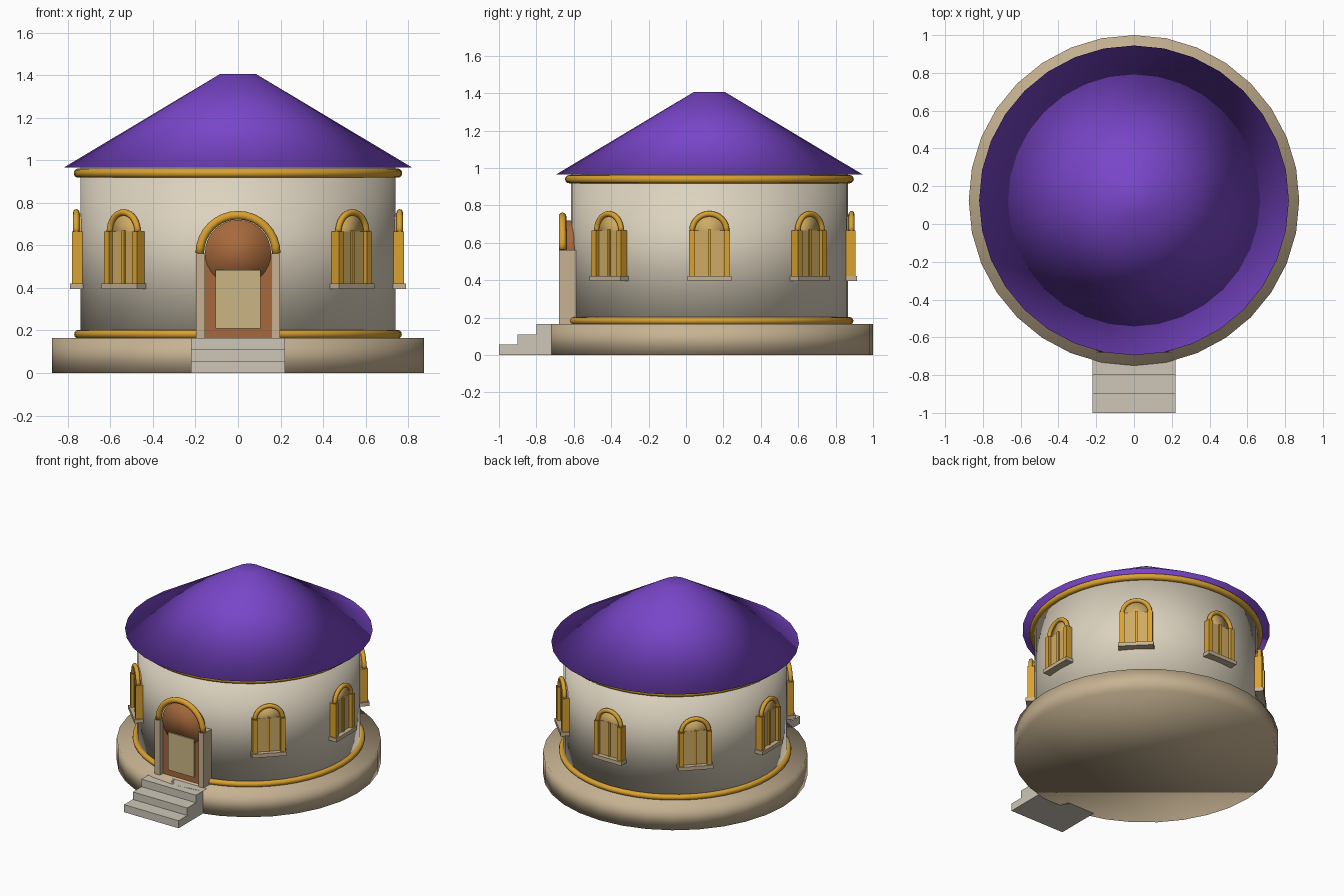
import bpy, bmesh, math
from mathutils import Matrix, Vector

cube = bpy.data.objects.get("Cube")
if cube:
    bpy.data.objects.remove(cube, do_unlink=True)


def material(name, r, g, b):
    m = bpy.data.materials.new(name)
    m.use_nodes = True
    m.diffuse_color = (r, g, b, 1)
    m.node_tree.nodes["Principled BSDF"].inputs["Base Color"].default_value = (r, g, b, 1)
    return m


PLASTER = material("cream plaster", 0.72, 0.65, 0.52)
STONE = material("tan stone", 0.57, 0.45, 0.29)
STEP = material("pale step stone", 0.62, 0.57, 0.48)
ROOF = material("purple roof", 0.19, 0.06, 0.58)
GOLD = material("gold trim", 0.70, 0.36, 0.03)
WOOD = material("brown wood", 0.38, 0.14, 0.045)
PANEL = material("cream door panel", 0.60, 0.47, 0.23)
GLASS = material("amber glass", 0.62, 0.41, 0.13)

CENTRE = Matrix.Translation((0, 0.125, 0))
WALL_R = 0.74


def add_object(name, bm, mat, place, smooth):
    bmesh.ops.recalc_face_normals(bm, faces=bm.faces)
    for f in bm.faces:
        f.smooth = smooth
    mesh = bpy.data.meshes.new(name)
    bm.to_mesh(mesh)
    bm.free()
    mesh.materials.append(mat)
    ob = bpy.data.objects.new(name, mesh)
    ob.matrix_world = place
    bpy.context.collection.objects.link(ob)
    return ob


def box(name, x, y, z, mat, place=CENTRE):
    """Box from (min, max) ranges on each axis."""
    bm = bmesh.new()
    bmesh.ops.create_cube(bm, size=1)
    size = [r[1] - r[0] for r in (x, y, z)]
    mid = [(r[1] + r[0]) / 2 for r in (x, y, z)]
    bm.transform(Matrix.Translation(mid) @ Matrix.Diagonal((*size, 1)))
    return add_object(name, bm, mat, place, False)


def drum(name, r1, r2, z0, z1, mat, sides=32):
    """Upright cylinder or cone, shaded smooth over its caps."""
    bm = bmesh.new()
    bmesh.ops.create_cone(bm, cap_ends=True, segments=sides, radius1=r1, radius2=r2,
                          depth=z1 - z0, matrix=Matrix.Translation((0, 0, (z0 + z1) / 2)))
    return add_object(name, bm, mat, CENTRE, True)


def disc(name, radius, front, back, z, mat, place=CENTRE):
    """Short cylinder whose axis runs front to back."""
    bm = bmesh.new()
    turn = Matrix.Translation((0, (front + back) / 2, z)) @ Matrix.Rotation(math.pi / 2, 4, "X")
    bmesh.ops.create_cone(bm, cap_ends=True, segments=32, radius1=radius, radius2=radius,
                          depth=back - front, matrix=turn)
    return add_object(name, bm, mat, place, True)


def tube(name, points, radius, mat, closed=False, place=CENTRE):
    """Round tube swept along a path."""
    bm = bmesh.new()
    sides, n = 12, len(points)
    rings = []
    for i, p in enumerate(points):
        before = points[i - 1] if closed or i else p
        after = points[(i + 1) % n] if closed or i < n - 1 else p
        along = (after - before).normalized()
        axis = Vector((0, 0, 1)) if closed else Vector((0, 1, 0))
        side = along.cross(axis)
        rings.append([bm.verts.new(p + radius * (math.cos(a) * axis + math.sin(a) * side))
                      for a in (math.tau * k / sides for k in range(sides))])
    for i in range(n if closed else n - 1):
        a, b = rings[i], rings[(i + 1) % n]
        for k in range(sides):
            j = (k + 1) % sides
            bm.faces.new((a[k], a[j], b[j], b[k]))
    if not closed:
        bm.faces.new(rings[0])
        bm.faces.new(rings[-1])
    return add_object(name, bm, mat, place, True)


def ring(name, radius, z, thick):
    pts = [Vector((radius * math.cos(a), radius * math.sin(a), z))
           for a in (math.tau * i / 48 for i in range(48))]
    tube(name, pts, thick, GOLD, closed=True)


def arch(name, radius, y, z, thick, place=CENTRE):
    pts = [Vector((radius * math.cos(a), y, z + radius * math.sin(a)))
           for a in (math.pi * i / 16 for i in range(17))]
    tube(name, pts, thick, GOLD, place=place)


# Main body
drum("foundation", 0.875, 0.875, 0, 0.165, STONE)
drum("round_wall", WALL_R, WALL_R, 0.165, 0.965, PLASTER, 48)
ring("lower_gold_ring", 0.75, 0.183, 0.02)
ring("upper_gold_ring", 0.75, 0.94, 0.022)
drum("roof", 0.82, 0.085, 0.965, 1.405, ROOF)

# Entrance steps
for i in range(3):
    box(f"step_{i + 1}", (-0.22, 0.22), (-1.125 + 0.1 * i, -0.8),
        (0.055 * i, 0.055 * (i + 1)), STEP)

# Door
box("door", (-0.155, 0.155), (-0.77, -0.70), (0.165, 0.565), WOOD)
disc("door_arch_panel", 0.155, -0.775, -0.70, 0.565, WOOD)
box("door_panel", (-0.105, 0.105), (-0.784, -0.76), (0.21, 0.485), PANEL)
for side, s in (("left", 1), ("right", -1)):
    box(f"{side}_door_jamb", sorted((0.155 * s, 0.198 * s)), (-0.805, -0.70), (0.165, 0.562), STONE)
arch("door_arch", 0.18, -0.785, 0.562, 0.02)

# Seven windows, one every eighth of a turn from the door
for i in range(1, 8):
    place = CENTRE @ Matrix.Rotation(math.tau * i / 8, 4, "Z")
    tag = f"window_{i}_"
    box(tag + "pane", (-0.085, 0.085), (-0.757, -0.70), (0.42, 0.665), GLASS, place)
    disc(tag + "arch_pane", 0.085, -0.756, -0.70, 0.665, GLASS, place)
    box(tag + "mullion", (-0.008, 0.008), (-0.766, -0.74), (0.42, 0.67), GOLD, place)
    for side, s in (("left", 1), ("right", -1)):
        box(tag + side + "_jamb", sorted((0.077 * s, 0.11 * s)), (-0.78, -0.72),
            (0.42, 0.665), GOLD, place)
    arch(tag + "arch", 0.093, -0.76, 0.662, 0.015, place)
    box(tag + "sill", (-0.118, 0.118), (-0.79, -0.715), (0.395, 0.422), STONE, place)
